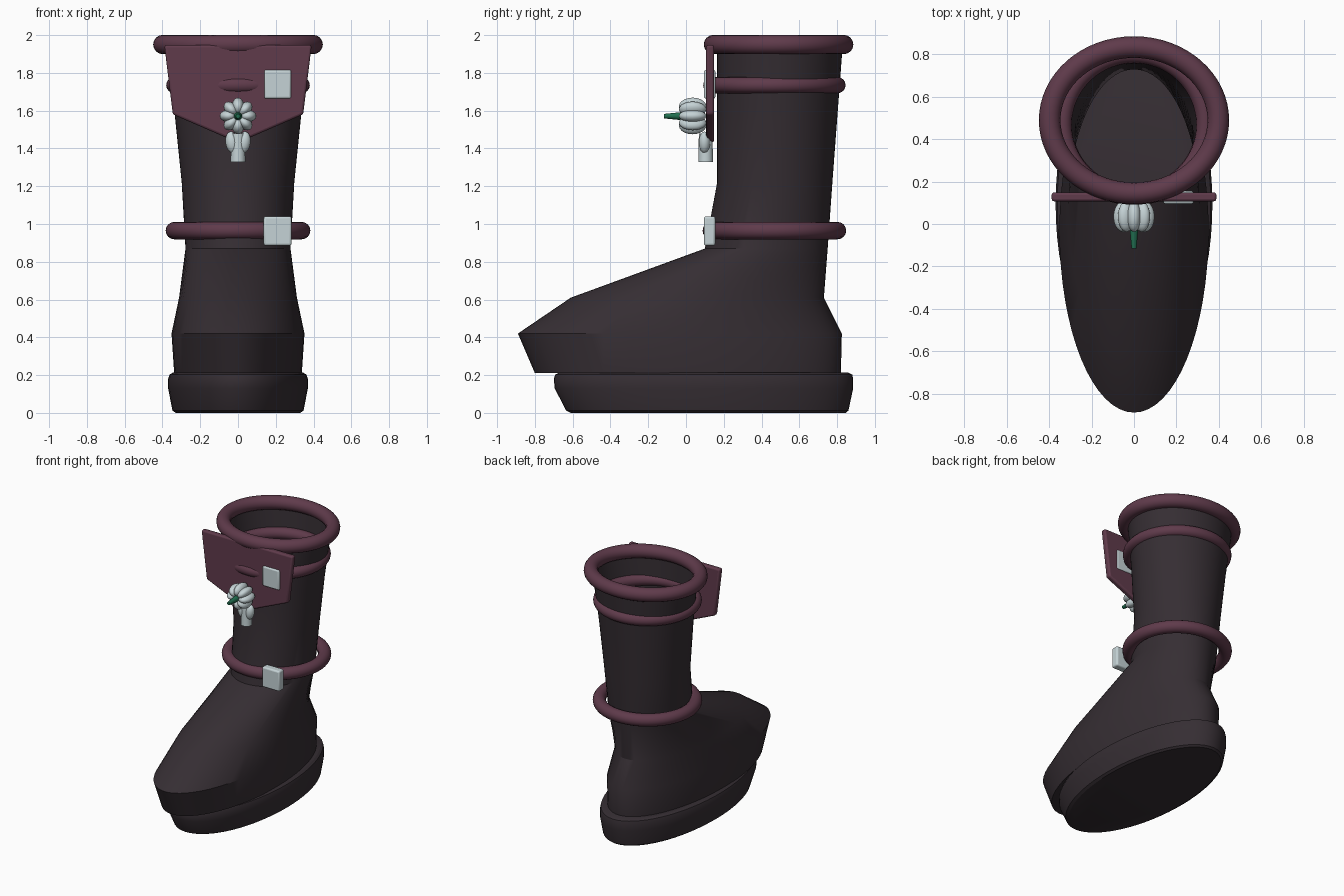
import bpy, bmesh, math
from mathutils import Matrix, Vector

if "Cube" in bpy.data.objects:
    bpy.data.objects.remove(bpy.data.objects["Cube"])


def material(name, rgb):
    m = bpy.data.materials.new(name)
    m.diffuse_color = (*rgb, 1)
    m.use_nodes = True
    m.node_tree.nodes["Principled BSDF"].inputs["Base Color"].default_value = m.diffuse_color
    return m


LEATHER = material("dark leather", (0.036, 0.027, 0.033))
WINE = material("wine trim", (0.115, 0.043, 0.070))
SILVER = material("pale silver", (0.56, 0.65, 0.67))
GREEN = material("stem green", (0.015, 0.16, 0.08))


def finish(name, bm, mat, angle=30, bevel=0):
    bmesh.ops.recalc_face_normals(bm, faces=bm.faces)
    me = bpy.data.meshes.new(name)
    bm.to_mesh(me)
    bm.free()
    ob = bpy.data.objects.new(name, me)
    bpy.context.collection.objects.link(ob)
    me.materials.append(mat)
    if bevel:
        b = ob.modifiers.new("rounded edges", 'BEVEL')
        b.width, b.segments = bevel, 3
    bpy.ops.object.select_all(action='DESELECT')
    ob.select_set(True)
    bpy.context.view_layer.objects.active = ob
    bpy.ops.object.shade_smooth_by_angle(angle=math.radians(angle))
    return ob


def bridge(bm, rings, closed=False):
    n = len(rings[0])
    pairs = list(zip(rings, rings[1:]))
    if closed:
        pairs.append((rings[-1], rings[0]))
    for a, b in pairs:
        for i in range(n):
            j = (i + 1) % n
            bm.faces.new((a[i], a[j], b[j], b[i]))


def loft(name, sections, mat, cap_top, n=64):
    """Stack of ellipses given as (z, front y, back y, half width)."""
    bm = bmesh.new()
    rings = []
    for z, y0, y1, w in sections:
        rings.append([bm.verts.new((w * math.cos(t), (y0 + y1) / 2 + (y1 - y0) / 2 * math.sin(t), z))
                      for t in (2 * math.pi * i / n for i in range(n))])
    bridge(bm, rings)
    bm.faces.new(rings[0])
    if cap_top:
        bm.faces.new(rings[-1])
    return finish(name, bm, mat)


def hoop(name, z, y, rx, ry, r, n=64, m=16):
    bm = bmesh.new()
    rings = []
    for i in range(n):
        t = 2 * math.pi * i / n
        ring = []
        for k in range(m):
            p = 2 * math.pi * k / m
            c = r * math.cos(p)
            ring.append(bm.verts.new(((rx + c) * math.cos(t), y + (ry + c) * math.sin(t),
                                      z + r * math.sin(p))))
        rings.append(ring)
    bridge(bm, rings, closed=True)
    return finish(name, bm, WINE)


def block(name, center, size, mat, bevel):
    bm = bmesh.new()
    bmesh.ops.create_cube(bm, size=1, matrix=Matrix.Translation(center) @ Matrix.Diagonal((*size, 1)))
    return finish(name, bm, mat, bevel=bevel)


def ellipsoid(bm, matrix, size):
    bmesh.ops.create_uvsphere(bm, u_segments=16, v_segments=10, radius=1,
                              matrix=matrix @ Matrix.Diagonal((*size, 1)))


# sole with a rounded rim
loft("sole", [(0.0, -0.61, 0.845, 0.33), (0.012, -0.635, 0.86, 0.347), (0.13, -0.695, 0.885, 0.37),
              (0.18, -0.70, 0.885, 0.37), (0.203, -0.692, 0.88, 0.362), (0.213, -0.67, 0.86, 0.345)],
     LEATHER, True)

# boot: foot, ankle and open shaft
loft("boot", [(0.21, -0.80, 0.82, 0.338), (0.42, -0.89, 0.825, 0.352), (0.61, -0.61, 0.73, 0.312),
              (0.87, 0.10, 0.75, 0.278), (1.22, 0.165, 0.775, 0.298), (1.58, 0.165, 0.802, 0.335),
              (1.95, 0.165, 0.83, 0.385)], LEATHER, False)

# trim rings
hoop("cuff_ring", 1.95, 0.49, 0.398, 0.345, 0.051)
hoop("upper_strap", 1.735, 0.468, 0.337, 0.334, 0.043)
hoop("ankle_strap", 0.965, 0.468, 0.337, 0.334, 0.046)

# hanging front flap
bm = bmesh.new()
outline = [(-0.39, 1.947), (-0.345, 1.58), (0, 1.43), (0.345, 1.58), (0.39, 1.947)]
face = bm.faces.new([bm.verts.new((x, 0.107, z)) for x, z in outline])
ext = bmesh.ops.extrude_face_region(bm, geom=[face])
bmesh.ops.translate(bm, vec=(0, 0.042, 0), verts=[v for v in ext["geom"] if isinstance(v, bmesh.types.BMVert)])
finish("front_flap", bm, WINE, bevel=0.012)

# buckles
block("flap_buckle", (0.21, 0.125, 1.74), (0.142, 0.06, 0.152), SILVER, 0.01)
block("ankle_buckle", (0.21, 0.125, 0.963), (0.148, 0.06, 0.156), SILVER, 0.012)

# pumpkin charm: ring of overlapping lobes around the y axis
bm = bmesh.new()
for i in range(8):
    turn = Matrix.Translation((0, 0.035, 1.572)) @ Matrix.Rotation(i * math.pi / 4, 4, 'Y')
    ellipsoid(bm, turn @ Matrix.Translation((0, 0, 0.05)), (0.033, 0.073, 0.047))
pumpkin = finish("pumpkin_charm", bm, SILVER, 60)
pumpkin.location.x = 0

# pumpkin stem
bm = bmesh.new()
bmesh.ops.create_cone(bm, cap_ends=True, segments=10, radius1=0.024, radius2=0.012, depth=0.12,
                      matrix=Matrix.Translation((0, -0.056, 1.571)) @ Matrix.Rotation(math.pi / 2, 4, 'X'))
finish("pumpkin_stem", bm, GREEN, 40)

# hanger post below the pumpkin
bm = bmesh.new()
bmesh.ops.create_cone(bm, cap_ends=True, segments=24, radius1=0.039, radius2=0.036, depth=0.15,
                      matrix=Matrix.Translation((0, 0.104, 1.403)))
finish("hanger_post", bm, SILVER)

# small rounded leaves on both sides of the post
bm = bmesh.new()
for s in (-1, 1):
    ellipsoid(bm, Matrix.Translation((s * 0.032, 0.098, 1.432)) @ Matrix.Rotation(s * 0.15, 4, 'Y'),
              (0.034, 0.03, 0.058))
finish("hanger_leaves", bm, SILVER, 60)
